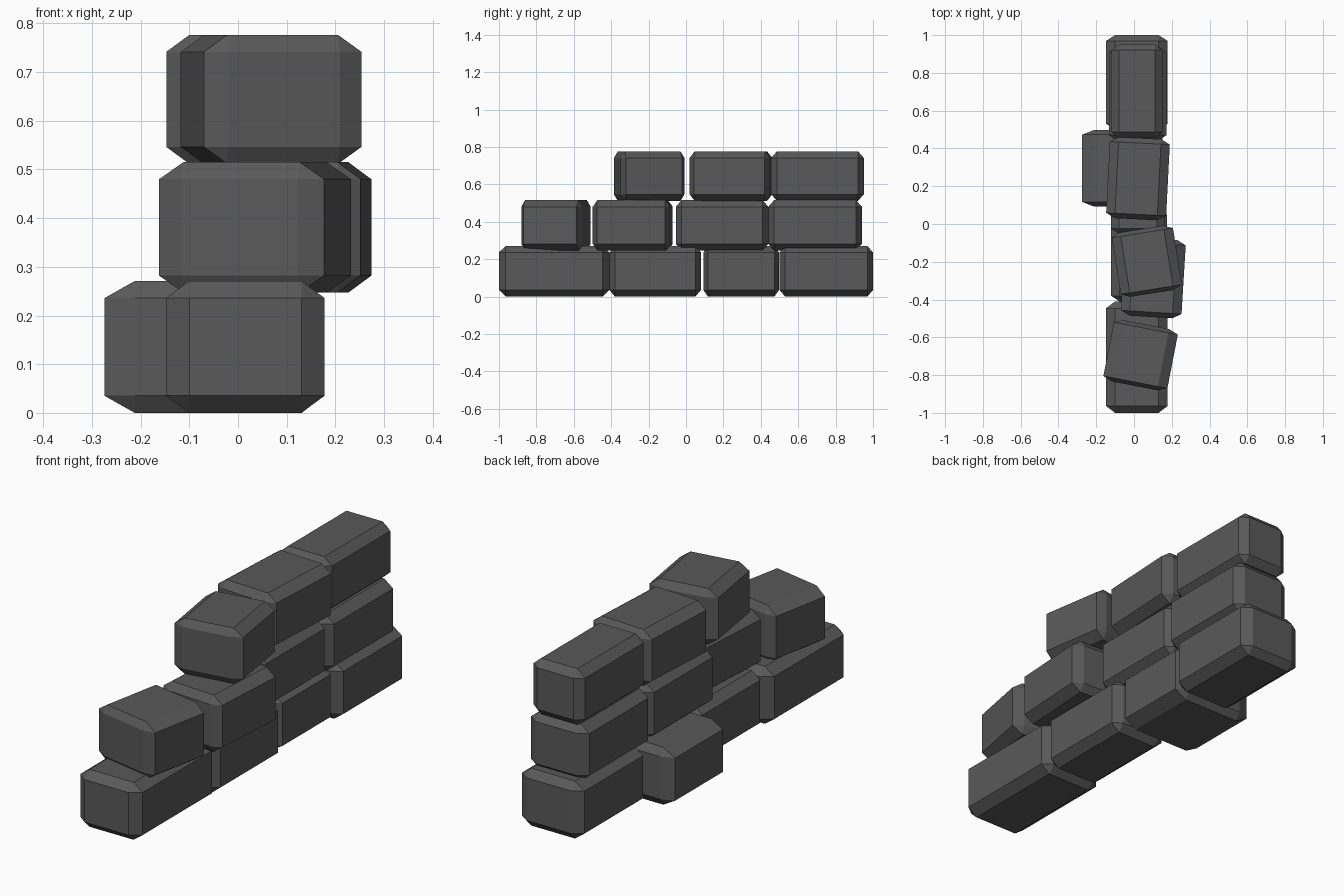
import bpy
import bmesh
from math import radians

if "Cube" in bpy.data.objects:
    bpy.data.objects.remove(bpy.data.objects["Cube"], do_unlink=True)

# One dark stone colour for the whole wall
stone = bpy.data.materials.new("dark_grey_stone")
stone.use_nodes = True
grey = (0.1, 0.1, 0.1, 1)
stone.diffuse_color = grey
stone.node_tree.nodes["Principled BSDF"].inputs["Base Color"].default_value = grey

# Shared proportions of the chamfered block before it is stretched
BASE = (1.0, 2.4, 1.13)
CHAMFER = 0.147


def brick(name, centre, size, turn=0):
    """Chamfered block, stretched to size and turned about z (degrees)."""
    bm = bmesh.new()
    bmesh.ops.create_cube(bm, size=1)
    bmesh.ops.scale(bm, vec=BASE, verts=bm.verts)
    bmesh.ops.bevel(bm, geom=bm.edges[:], offset=CHAMFER, segments=1,
                    profile=0.5, affect='EDGES')
    bmesh.ops.scale(bm, vec=[s / b for s, b in zip(size, BASE)], verts=bm.verts)
    mesh = bpy.data.meshes.new(name)
    bm.to_mesh(mesh)
    bm.free()
    mesh.materials.append(stone)
    obj = bpy.data.objects.new(name, mesh)
    obj.location = centre
    obj.rotation_euler.z = radians(turn)
    bpy.context.collection.objects.link(obj)


# Courses: bottom and top height, then bricks from front to back as
# (centre x, centre y, width, length, turn)
courses = {
    "bottom": (0.0, 0.271, [
        (0.015, -0.705, 0.326, 0.59, 0),
        (0.027, -0.165, 0.295, 0.49, 0),
        (-0.062, 0.295, 0.425, 0.405, 0),
        (0.015, 0.75, 0.326, 0.5, 0),
    ]),
    "middle": (0.247, 0.515, [
        (0.035, -0.695, 0.345, 0.33, -11),
        (0.102, -0.285, 0.322, 0.415, -3.5),
        (0.022, 0.193, 0.285, 0.495, 0),
        (0.02, 0.69, 0.305, 0.5, 0),
    ]),
    "top": (0.512, 0.776, [
        (0.068, -0.197, 0.328, 0.345, 9),
        (0.021, 0.24, 0.318, 0.43, -2.9),
        (0.016, 0.703, 0.268, 0.495, 0),
    ]),
}

for course, (low, high, bricks) in courses.items():
    for i, (x, y, width, length, turn) in enumerate(bricks, 1):
        brick(f"{course}_brick_{i}", (x, y, (low + high) / 2),
              (width, length, high - low), turn)
